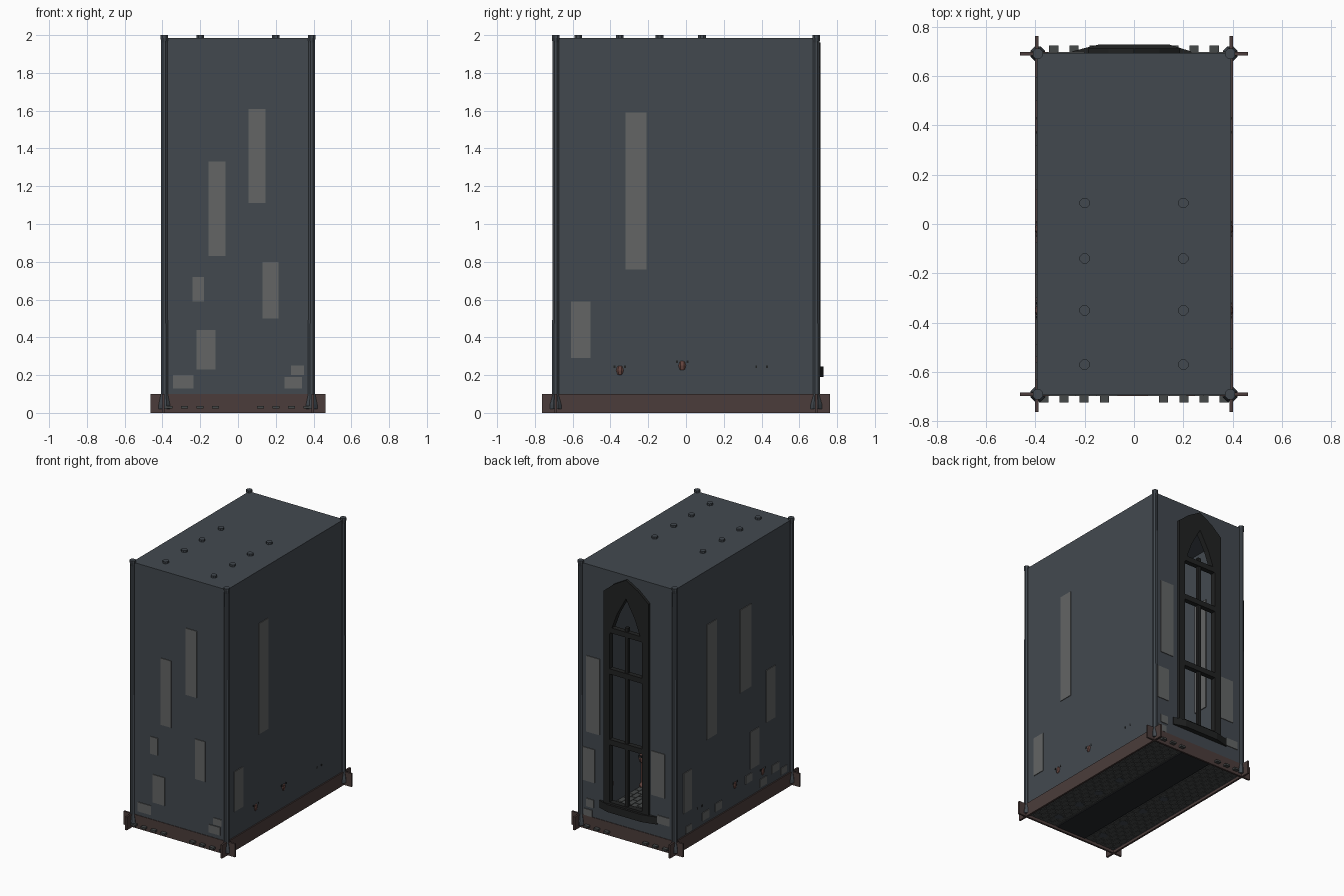
import bpy, bmesh, math
from mathutils import Matrix, Vector

if "Cube" in bpy.data.objects:
    bpy.data.objects.remove(bpy.data.objects["Cube"])


def material(name, rgb):
    m = bpy.data.materials.new(name)
    m.diffuse_color = (*rgb, 1)
    m.use_nodes = True
    m.node_tree.nodes["Principled BSDF"].inputs["Base Color"].default_value = m.diffuse_color
    return m


SLATE = material("slate", (0.055, 0.066, 0.078))
STONE = material("stone", (0.125, 0.13, 0.13))
WOOD = material("dark_wood", (0.07, 0.046, 0.043))
COPPER = material("copper", (0.13, 0.06, 0.05))
IRON = material("iron", (0.015, 0.016, 0.016))
TILE = material("tile", (0.06, 0.065, 0.065))
CARPET = material("carpet", (0.018, 0.02, 0.024))


def finish(name, bm, mat):
    bmesh.ops.recalc_face_normals(bm, faces=bm.faces)
    me = bpy.data.meshes.new(name)
    bm.to_mesh(me)
    bm.free()
    me.materials.append(mat)
    ob = bpy.data.objects.new(name, me)
    bpy.context.collection.objects.link(ob)
    return ob


def add_box(bm, x0, x1, y0, y1, z0, z1):
    mat = Matrix.LocRotScale(Vector(((x0 + x1) / 2, (y0 + y1) / 2, (z0 + z1) / 2)), None,
                             Vector((x1 - x0, y1 - y0, z1 - z0)))
    bmesh.ops.create_cube(bm, size=1, matrix=mat)


def boxes(name, items, mat):
    bm = bmesh.new()
    for b in items:
        add_box(bm, *b)
    return finish(name, bm, mat)


def ring_prism(name, outer, inner, y0, y1, mat):
    """Flat plate in the xz plane with a matching hole, extruded along y."""
    bm = bmesh.new()
    rings = [[bm.verts.new((x, y, z)) for x, z in loop]
             for loop, y in ((outer, y0), (outer, y1), (inner, y1), (inner, y0))]
    n = len(outer)
    for k in range(4):
        a, b = rings[k], rings[(k + 1) % 4]
        for i in range(n):
            j = (i + 1) % n
            bm.faces.new((a[i], a[j], b[j], b[i]))
    return finish(name, bm, mat)


def lathe(name, x, y, profile, sides, mat):
    bm = bmesh.new()
    loops = []
    for r, z in profile:
        loops.append([bm.verts.new((x + r * math.cos(math.tau * (i + .5) / sides),
                                    y + r * math.sin(math.tau * (i + .5) / sides), z))
                      for i in range(sides)])
    for a, b in zip(loops, loops[1:]):
        for i in range(sides):
            j = (i + 1) % sides
            bm.faces.new((a[i], a[j], b[j], b[i]))
    bm.faces.new(loops[0])
    bm.faces.new(loops[-1])
    return finish(name, bm, mat)


# Shell: three plain walls, the ceiling and the back wall with a lancet opening
W, D, H, T = 0.393, 0.693, 1.985, 0.008
for s, side in ((-1, "left"), (1, "right")):
    boxes(side + "_wall", [(*sorted((s * W, s * (W - T))), -D, D, 0.02, H)], SLATE)
boxes("front_wall", [(-W, W, -D, -D + T, 0.02, H)], SLATE)
boxes("ceiling", [(-W, W, -D, D, H - T, H)], SLATE)


def lancet(w, z0, z1, z2):
    return [(-w, z0), (w, z0), (w, z1), (w * 0.55, z1 + (z2 - z1) * 0.55),
            (0, z2), (-w * 0.55, z1 + (z2 - z1) * 0.55), (-w, z1)]


wall_outline = [(-W, .02), (W, .02), (W, H), (W / 2, H), (0, H), (-W / 2, H), (-W, H)]
ring_prism("back_wall", wall_outline, lancet(.15, .24, 1.55, 1.86), D - T, D, SLATE)

# Window: frame, sill, mullion and crossbars
ring_prism("window_frame", lancet(.187, .22, 1.83, 1.96), lancet(.135, .26, 1.52, 1.82),
           .67, .712, IRON)
bars = [(-.012, .012, .68, .705, .24, 1.6)]
bars += [(-.15, .15, .675, .712, z - .02, z + .02) for z in (.71, 1.24, 1.55)]
boxes("window_bars", bars, IRON)
bm = bmesh.new()
sill = [bm.verts.new((x, y, .19)) for x, y in
        ((-.25, .68), (.23, .68), (.23, .70), (.14, .728), (-.14, .728), (-.25, .70))]
f = bm.faces.new(sill)
up = bmesh.ops.extrude_face_region(bm, geom=[f])
bmesh.ops.translate(bm, vec=(0, 0, .055), verts=[v for v in up["geom"]
                                                if isinstance(v, bmesh.types.BMVert)])
finish("window_sill", bm, IRON)

# Crossed skirting boards
boxes("side_skirting", [(s * .395 - .007, s * .395 + .007, -.762, .762, 0, .1) for s in (-1, 1)], WOOD)
boxes("end_skirting", [(-.462, .462, s * .69 - .007, s * .69 + .007, 0, .1) for s in (-1, 1)], WOOD)

# Corner and nave columns, all with flared feet
column = [(.032, .02), (.032, .045), (.02, .1), (.018, 1.96), (.022, 1.985), (.022, 2.0)]
for x in (-.39, .39):
    for y in (-.69, .69):
        lathe("corner_column", x, y, column, 8, SLATE)
for x in (-.2, .2):
    for y in (.085, -.14, -.35, -.57):
        lathe("nave_column", x, y, column, 8, SLATE)

# Raised stones showing on both faces of each wall: (start, end, bottom, top)
front = [(-.155, -.065, .83, 1.33), (.055, .145, 1.11, 1.61), (.13, .215, .5, .8),
         (-.24, -.18, .59, .72), (-.22, -.12, .23, .44), (-.345, -.235, .13, .2),
         (.245, .34, .13, .19), (.28, .35, .2, .25)]
back = [(.23, .34, .73, 1.3), (.27, .37, .36, .61), (-.31, -.2, .4, .73),
        (.28, .34, .17, .23), (.29, .36, .1, .15), (-.35, -.25, .2, .26)]
right = [(-.32, -.21, .76, 1.59), (-.61, -.505, .29, .59)]
left = [(.2, .32, .72, 1.58), (-.205, -.075, .92, 1.54), (-.49, -.385, .58, .97),
        (-.3, -.195, .3, .58), (.5, .595, .27, .57), (-.22, -.14, .21, .27),
        (-.39, -.31, .12, .18), (-.54, -.45, .17, .23), (-.63, -.56, .12, .17),
        (.29, .37, .13, .19), (.14, .22, .14, .2), (.5, .57, .11, .16)]
boxes("front_stones", [(a, b, -D - .005, -D + .015, c, d) for a, b, c, d in front], STONE)
boxes("back_stones", [(a, b, D - .015, D + .005, c, d) for a, b, c, d in back], STONE)
boxes("right_stones", [(W - .015, W + .005, a, b, c, d) for a, b, c, d in right], STONE)
boxes("left_stones", [(-W - .005, -W + .015, a, b, c, d) for a, b, c, d in left], STONE)

# Staggered floor tiles either side of the carpet
tiles = []
for s in (-1, 1):
    for c in range(7):
        x = s * (.12 + c * .041)
        start = -.725 if c % 2 == 0 else -.69
        for r in range(20):
            y = start + r * .0708
            tiles.append((x - .0185, x + .0185, y + .002, y + .068, .022, .036))
boxes("floor_tiles", tiles, TILE)
boxes("carpet", [(-.125, .125, -.68, .68, .016, .03)], CARPET)

# Lamp posts along the side walls, heads just breaking through the wall
post = [(.026, .03), (.026, .05), (.012, .07), (.012, .19), (.026, .205),
        (.03, .225), (.026, .245), (.012, .26)]
for s in (-1, 1):
    for y, dx, dz in ((-.35, .372, 0), (-.02, .372, .025), (.4, .355, 0)):
        lathe("lamp_post", s * dx, y, [(r, z + dz if z > .1 else z) for r, z in post], 10, COPPER)
        prongs = [(s * .378 - .018, s * .378 + .018, y + o - .005, y + o + .005,
                   .238 + dz, .252 + dz) for o in (-.028, .028)]
        boxes("lamp_prongs", prongs, IRON)
